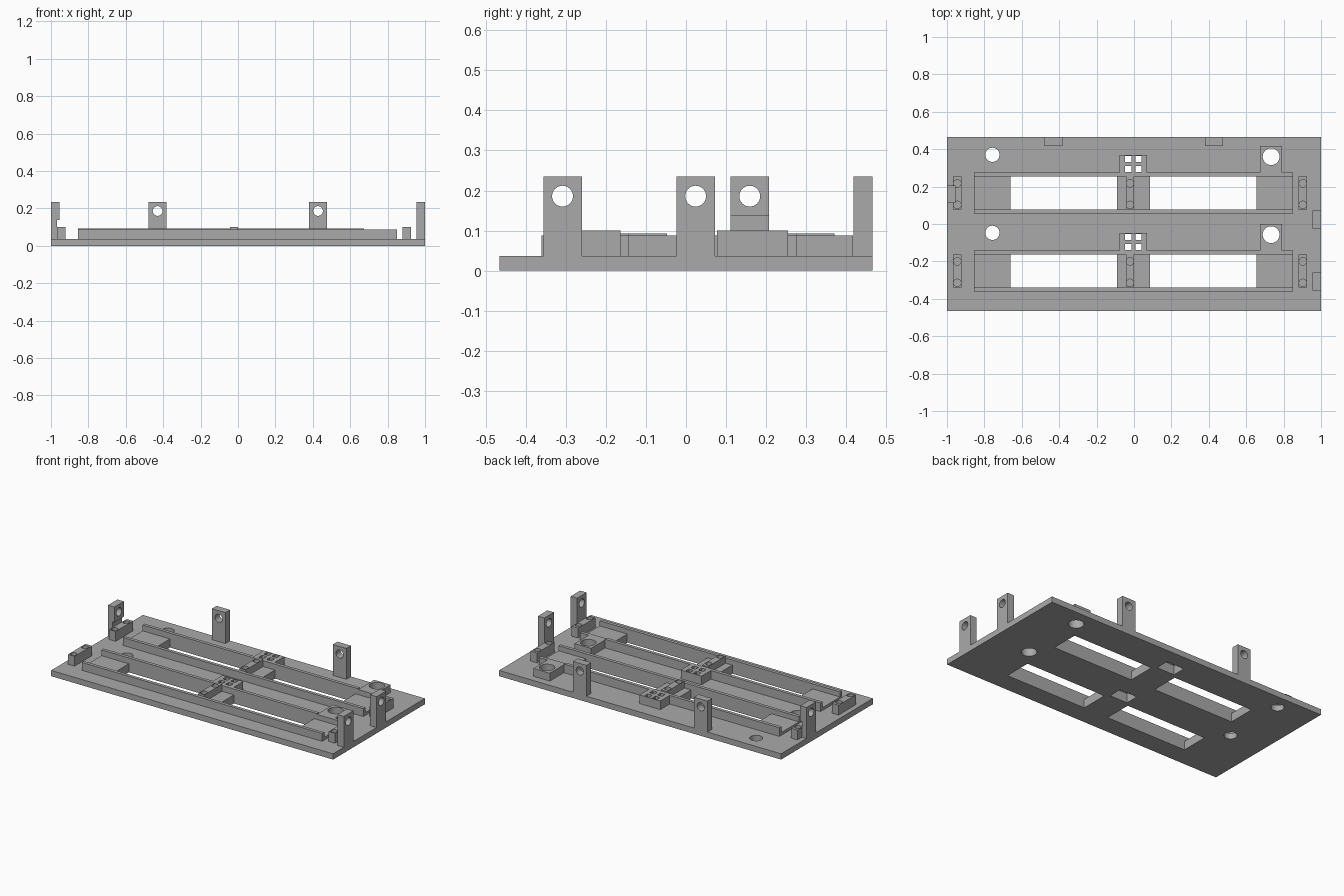
import bpy
from mathutils import Vector

if "Cube" in bpy.data.objects:
    bpy.data.objects.remove(bpy.data.objects["Cube"])

grey = bpy.data.materials.new("plain grey")
grey.use_nodes = True
colour = (0.4, 0.4, 0.4, 1)
grey.diffuse_color = colour
grey.node_tree.nodes["Principled BSDF"].inputs["Base Color"].default_value = colour

BASE = 0.037       # top of the base plate
LOW, HIGH = 0.0875, 0.0925
BLOCK = 0.1
POST = 0.235


def box(name, x, y, z):
    """Box from (min, max) pairs."""
    bpy.ops.mesh.primitive_cube_add(size=1)
    ob = bpy.context.object
    ob.name = name
    for v in ob.data.vertices:
        v.co = Vector([(p[0] + p[1]) / 2 + c * (p[1] - p[0])
                       for p, c in zip((x, y, z), v.co)])
    ob.data.materials.append(grey)
    return ob


def drill(centre, radius, depth, axis="Z"):
    """Cylindrical cutter along one axis."""
    turn = {"X": (0, 1.5708, 0), "Y": (1.5708, 0, 0), "Z": (0, 0, 0)}[axis]
    bpy.ops.mesh.primitive_cylinder_add(vertices=32, radius=radius, depth=depth,
                                        location=centre, rotation=turn)
    return bpy.context.object


def cut(ob, cutters):
    """Subtract the cutters from the part and delete them."""
    for c in cutters:
        c.hide_render = True
        mod = ob.modifiers.new("cut", "BOOLEAN")
        mod.operation, mod.solver, mod.object = "DIFFERENCE", "EXACT", c
        bpy.context.view_layer.objects.active = ob
        bpy.ops.object.modifier_apply(modifier=mod.name)
        bpy.data.objects.remove(c)
    ob.data.materials.clear()
    ob.data.materials.append(grey)


def pin_block(name, x, y):
    """Narrow block with two blind pin holes."""
    ob = box(name, x, y, (BASE, BLOCK))
    mid = (x[0] + x[1]) / 2
    cut(ob, [drill((mid, py, BLOCK), 0.02, 0.1) for py in (y[0] + 0.025, y[1] - 0.037)])


base = box("base_plate", (-1, 1), (-0.465, 0.465), (0, BASE))
base_cuts = []
slots = ((-0.66, -0.09), (0.085, 0.655))

for row, dy in (("back", 0), ("front", -0.417)):
    inner = (0.077 + dy, 0.254 + dy)
    rear = (0.254 + dy, 0.275 + dy)

    # openings through the base
    base_cuts += [box("slot", s, inner, (-1, 1)) for s in slots]
    base_cuts.append(drill((-0.757, 0.37 + dy, 0), 0.038, 1))
    base_cuts.append(drill((0.733, 0.36 + dy, 0), 0.045, 1))
    pocket = ((-0.065, 0.06), (0.277 + dy, 0.364 + dy), (-1, 0.06))
    base_cuts.append(box("pocket", *pocket))

    # rails on both sides of the slots
    box(row + "_front_rail", (-0.855, 0.85), (0.056 + dy, inner[0]), (BASE, LOW))
    box(row + "_rear_rail", (-0.855, 0.674), rear, (BASE, HIGH))
    box(row + "_rear_rail_end", (0.674, 0.85), rear, (BASE, LOW))

    # raised shelves at the slot ends
    for part, x in (("left_shelf", (0.655, 0.85)), ("right_shelf", (-0.855, -0.66)),
                    ("middle_shelf", (-0.09, 0.085))):
        box(row + "_" + part, x, inner, (BASE, 0.055))

    # pin blocks
    for part, x in (("left_block", (0.88, 0.925)), ("right_block", (-0.968, -0.922)),
                    ("middle_block", (-0.043, 0.0))):
        pin_block(row + "_" + part, x, inner)

    # socket with four square holes over a pocket
    socket = box(row + "_socket", (-0.077, 0.07), (rear[1], 0.37 + dy), (BASE, HIGH))
    cut(socket, [box("pocket", *pocket)] +
        [box("pin", x, (y + dy, y + 0.032 + dy), (0, 1))
         for x in ((-0.048, -0.014), (0.007, 0.04)) for y in (0.279, 0.331)])

    # bored pad
    pad = box(row + "_pad", (0.674, 0.79), (rear[1], 0.417 + dy), (BASE, LOW))
    cut(pad, [drill((0.733, 0.36 + dy, 0), 0.045, 1)])

cut(base, base_cuts)

# upright posts with cross holes
HOLE_Z, HOLE_R = 0.186, 0.026
for name, x in (("back_right_post", -0.43), ("back_left_post", 0.428)):
    post = box(name, (x - 0.048, x + 0.048), (0.418, 0.465), (BASE, POST))
    cut(post, [drill((x, 0.44, HOLE_Z), HOLE_R, 0.3, "Y")])

for name, y in (("left_rear_post", 0.024), ("left_front_post", -0.308)):
    post = box(name, (0.954, 1), (y - 0.048, y + 0.048), (BASE, POST))
    cut(post, [drill((0.98, y, HOLE_Z), HOLE_R, 0.3, "X")])

# right post, thinner below to clear the pin block
post = box("right_post", (-1, -0.955), (0.111, 0.207), (BASE, POST))
cut(post, [drill((-0.98, 0.159, HOLE_Z), HOLE_R, 0.3, "X"),
           box("notch", (-0.968, -0.9), (0, 0.3), (0, 0.137))])

# smooth the bores, keep edges sharp
for ob in bpy.data.objects:
    if ob.type == "MESH" and grey.name in ob.data.materials:
        ob.select_set(True)
        bpy.context.view_layer.objects.active = ob
bpy.ops.object.shade_smooth_by_angle()
